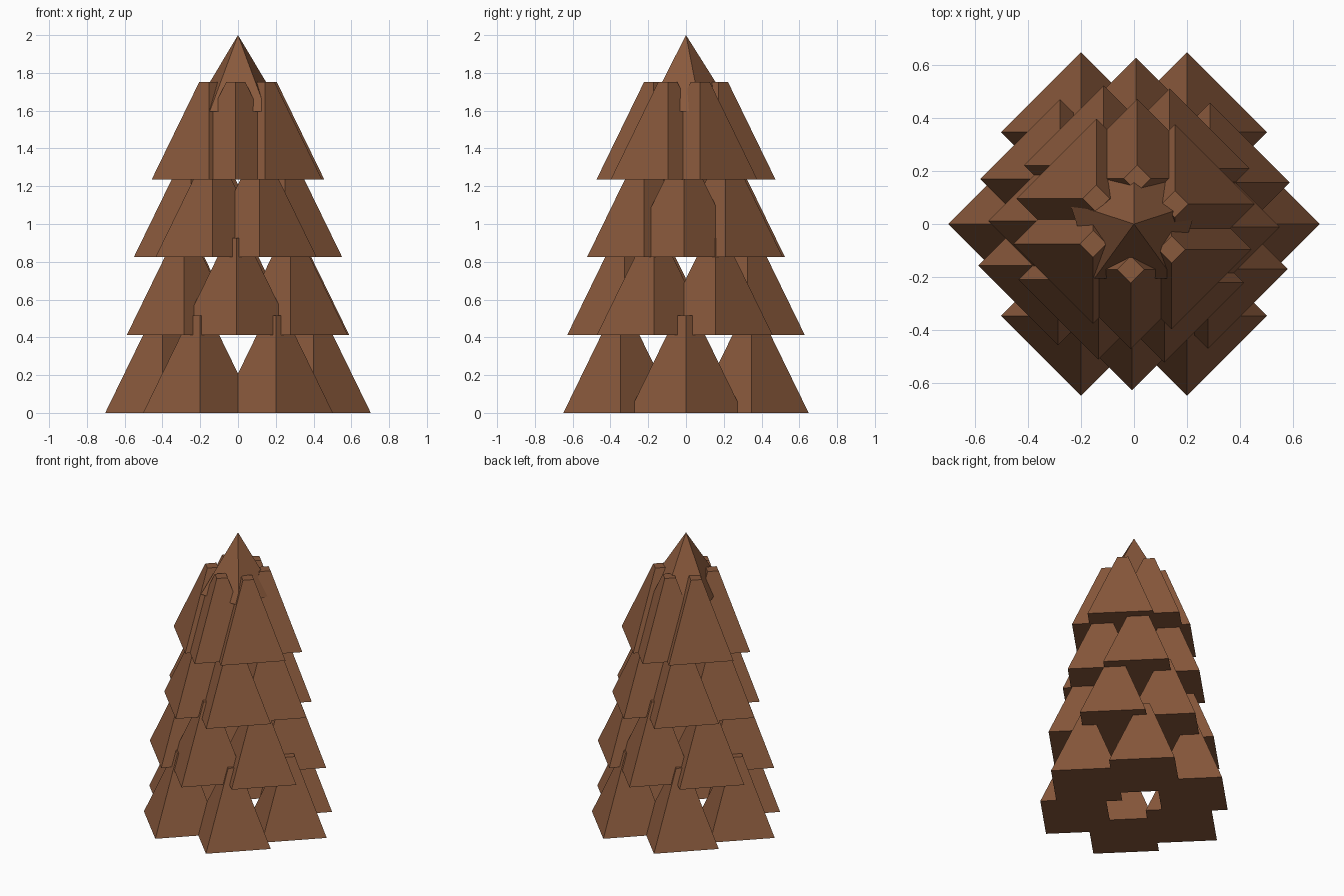
import bpy
import bmesh
import math
from mathutils import Matrix

default_cube = bpy.data.objects.get("Cube")
if default_cube:
    bpy.data.objects.remove(default_cube, do_unlink=True)

# Single bark-brown colour
brown = bpy.data.materials.new("warm_brown")
brown.use_nodes = True
colour = (0.25, 0.1, 0.045, 1.0)
brown.diffuse_color = colour
brown.node_tree.nodes["Principled BSDF"].inputs["Base Color"].default_value = colour


def add_cone(bm, sides, base_radius, top_radius, height, x, y, base_z):
    """Add a capped cone standing on base_z, with one corner towards +y."""
    bmesh.ops.create_cone(
        bm, cap_ends=True, segments=sides,
        radius1=base_radius, radius2=top_radius, depth=height,
        matrix=Matrix.Translation((x, y, base_z + height / 2)))


def finish(bm, name):
    mesh = bpy.data.meshes.new(name)
    bm.to_mesh(mesh)
    bm.free()
    mesh.materials.append(brown)
    obj = bpy.data.objects.new(name, mesh)
    bpy.context.collection.objects.link(obj)
    return obj


# Four tiers, each a ring of six blunt four-sided branches, twisted tier by tier
BRANCHES = 6
TIER_STEP = 0.412
TWIST = 0.5
for tier, ring_radius in enumerate((0.401, 0.327, 0.25, 0.172)):
    bm = bmesh.new()
    for i in range(BRANCHES):
        angle = tier * TWIST + i * math.tau / BRANCHES
        add_cone(bm, 4, 0.302, 0.051, 0.515,
                 ring_radius * math.cos(angle), ring_radius * math.sin(angle),
                 tier * TIER_STEP)
    finish(bm, f"branch_tier_{tier + 1}")

# Five-sided pointed tip
bm = bmesh.new()
add_cone(bm, 5, 0.255, 0.0, 0.405, 0, 0, 1.595)
bmesh.ops.remove_doubles(bm, verts=bm.verts, dist=0.0001)
finish(bm, "tree_tip")
